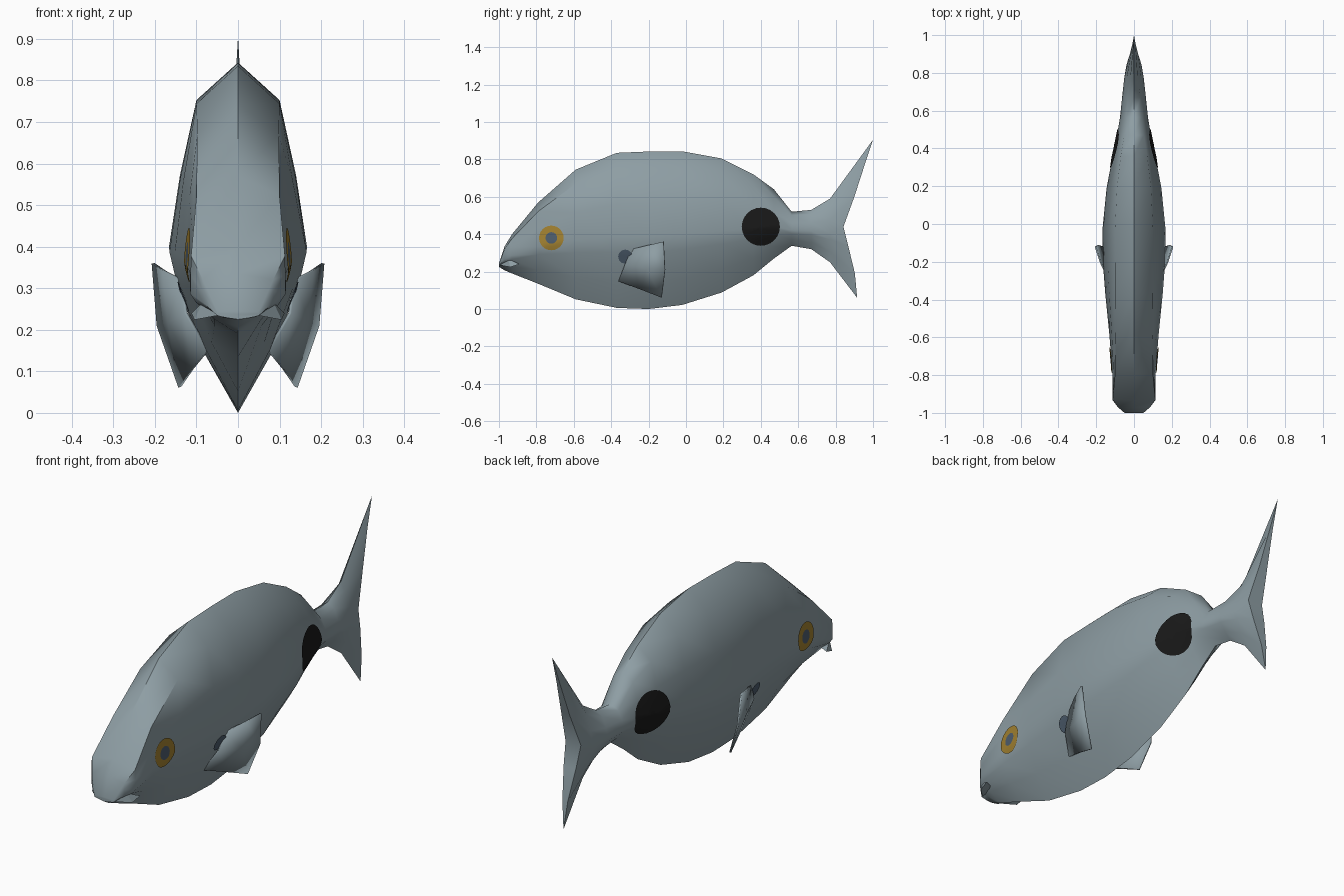
import bpy, math
from mathutils import Vector
from mathutils.bvhtree import BVHTree

if "Cube" in bpy.data.objects:
    bpy.data.objects.remove(bpy.data.objects["Cube"])


def material(name, rgb):
    m = bpy.data.materials.new(name)
    m.diffuse_color = (*rgb, 1)
    m.use_nodes = True
    m.node_tree.nodes["Principled BSDF"].inputs["Base Color"].default_value = m.diffuse_color
    return m


GREY = material("silver grey", (0.27, 0.34, 0.37))
BLACK = material("black", (0.01, 0.01, 0.01))
GOLD = material("gold", (0.36, 0.22, 0.03))
BLUE = material("slate blue", (0.075, 0.11, 0.155))


def make(name, verts, faces, mats, angle=50):
    me = bpy.data.meshes.new(name)
    me.from_pydata(verts, [], faces)
    ob = bpy.data.objects.new(name, me)
    bpy.context.collection.objects.link(ob)
    for m in mats:
        me.materials.append(m)
    bpy.ops.object.select_all(action='DESELECT')
    ob.select_set(True)
    bpy.context.view_layer.objects.active = ob
    bpy.ops.object.mode_set(mode='EDIT')
    bpy.ops.mesh.select_all(action='SELECT')
    bpy.ops.mesh.normals_make_consistent(inside=False)
    bpy.ops.object.mode_set(mode='OBJECT')
    bpy.ops.object.shade_smooth_by_angle(angle=math.radians(angle))
    return ob


def mirror(ob):
    ob.modifiers.new("mirror", 'MIRROR').use_mirror_merge = False


# Body and tail: stations of (y, top z, bottom z, shoulder x, widest x)
STATIONS = [
    (-1.0, 0.245, 0.225, 0.05, 0.05), (-0.97, 0.335, 0.207, 0.085, 0.085),
    (-0.93, 0.40, 0.19, 0.113, 0.115), (-0.79, 0.57, 0.135, 0.10, 0.115),
    (-0.59, 0.745, 0.052, 0.098, 0.13), (-0.37, 0.835, 0.006, 0.10, 0.152),
    (-0.2, 0.842, 0.0, 0.10, 0.165), (-0.02, 0.843, 0.022, 0.10, 0.166),
    (0.19, 0.805, 0.088, 0.09, 0.145), (0.36, 0.72, 0.18, 0.07, 0.113),
    (0.47, 0.64, 0.27, 0.052, 0.09), (0.565, 0.52, 0.338, 0.042, 0.074),
    (0.67, 0.53, 0.32, 0.034, 0.063), (0.77, 0.59, 0.25, 0.02, 0.052),
]


def half_ring(zt, zb, ws, wm):
    h = zt - zb
    return [(0, zt), (ws, zt - 0.11 * h), (ws * 0.4 + wm * 0.6, zt - 0.33 * h),
            (wm, zt - 0.54 * h), (wm * 0.88, zt - 0.64 * h),
            (wm * 0.49, zt - 0.83 * h), (0, zb)]


rings = []
for y, zt, zb, ws, wm in STATIONS:
    half = half_ring(zt, zb, ws, wm)
    rings.append([(x, y, z) for x, z in half] + [(-x, y, z) for x, z in half[-2:0:-1]])
# forked trailing edge
fork = [(0.004, 1.0, 0.905), (0.008, 0.955, 0.77), (0.022, 0.90, 0.60),
        (0.04, 0.842, 0.44), (0.032, 0.868, 0.335), (0.014, 0.903, 0.19), (0.004, 0.915, 0.06)]
fork[0], fork[-1] = (0, 1.0, 0.905), (0, 0.915, 0.06)
rings.append(fork + [(-x, y, z) for x, y, z in fork[-2:0:-1]])
n = len(rings[0])
verts = [v for r in rings for v in r]
faces = [(i * n + j, i * n + (j + 1) % n, (i + 1) * n + (j + 1) % n, (i + 1) * n + j)
         for i in range(len(rings) - 1) for j in range(n)]
for b in (0, (len(rings) - 1) * n):          # snout and tail end caps
    for j in range(6):
        f = [b + j, b + j + 1, b + (n - j - 1) % n, b + (n - j) % n]
        faces.append(tuple(dict.fromkeys(f)))
body = make("fish_body", verts, faces, [GREY])
tree = BVHTree.FromPolygons([Vector(v) for v in verts],
                            [t for f in faces for t in
                             [(f[0], f[k], f[k + 1]) for k in range(1, len(f) - 1)]])


# Painted round markings draped over the flank
def marking(name, cy, cz, radii, mats, mat_of_ring, seg=24):
    def drape(y, z):
        p, nrm, _, _ = tree.ray_cast(Vector((1, y, z)), Vector((-1, 0, 0)))
        return (p.x + 0.005, y, z)
    vs, fs, ids = [drape(cy, cz)], [], []
    for k, r in enumerate(radii):
        for s in range(seg):
            a = 2 * math.pi * s / seg
            vs.append(drape(cy + r * math.cos(a), cz + r * math.sin(a)))
            t, c = (s + 1) % seg, 1 + k * seg
            fs.append((0, c + s, c + t) if k == 0 else
                      (c - seg + s, c + s, c + t, c - seg + t))
            ids.append(mat_of_ring[k])
    ob = make(name, vs, fs, mats)
    for p, i in zip(ob.data.polygons, ids):
        p.material_index = i
    # orient outward before mirroring
    if sum(p.normal.x for p in ob.data.polygons) < 0:
        ob.data.flip_normals()
    mirror(ob)


marking("eye", -0.72, 0.38, (0.015, 0.031, 0.048, 0.066), [BLUE, GOLD], (0, 0, 1, 1))
marking("tail_spot", 0.40, 0.44, (0.02, 0.04, 0.06, 0.08, 0.102), [BLACK], (0,) * 5)
marking("shoulder_spot", -0.325, 0.28, (0.018, 0.038), [BLUE], (0, 0), 12)

# Pectoral fins: root, middle and flared outer edge
fin_pts = [(0.135, -0.29, 0.32), (0.125, -0.325, 0.24), (0.073, -0.36, 0.15),
           (0.178, -0.2, 0.342), (0.165, -0.21, 0.22), (0.11, -0.24, 0.105),
           (0.204, -0.12, 0.36), (0.192, -0.112, 0.21), (0.14, -0.13, 0.062)]
fin_faces = [(i, i + 1, i + 4, i + 3) for i in (0, 1, 3, 4)]
fin = make("pectoral_fin", fin_pts, fin_faces, [GREY], 35)
fin.modifiers.new("thickness", 'SOLIDIFY').thickness = 0.008
fin.modifiers["thickness"].offset = 0
mirror(fin)

# Lips at the corners of the mouth
lip_pts = [(0.045, -0.998, 0.235), (0.085, -0.95, 0.267), (0.112, -0.89, 0.24),
           (0.105, -0.94, 0.224), (0.05, -0.92, 0.24)]
lip = make("lip", lip_pts, [(0, 1, 3), (1, 2, 3), (0, 4, 1), (1, 4, 2), (0, 3, 4), (3, 2, 4)],
           [GREY], 30)
mirror(lip)
